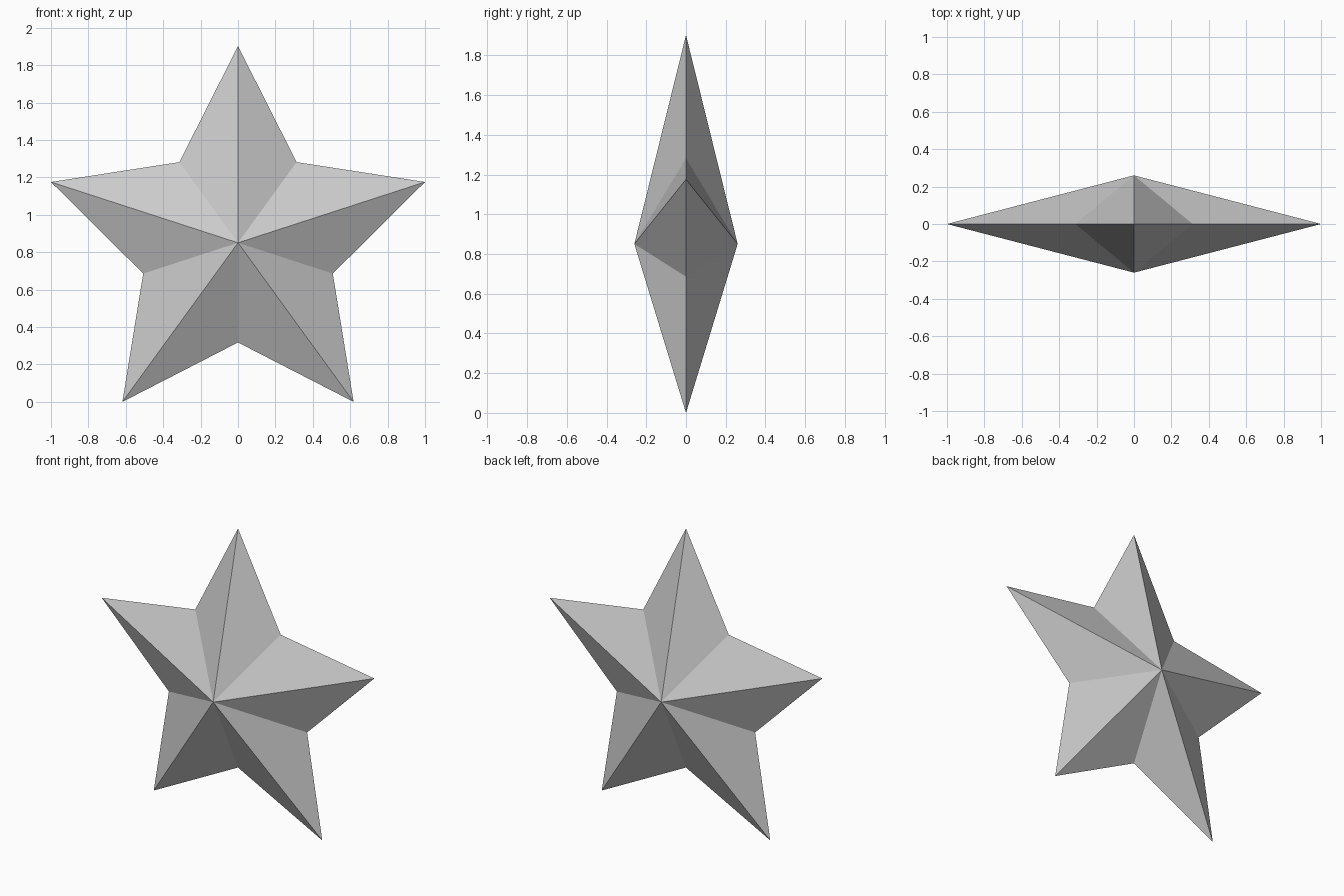
import bpy, bmesh
from math import sin, cos, pi, radians

default = bpy.data.objects.get("Cube")
if default:
    bpy.data.objects.remove(default, do_unlink=True)

# Single plain grey
grey = bpy.data.materials.new("light grey")
grey.use_nodes = True
colour = (0.6, 0.6, 0.6, 1)
grey.diffuse_color = colour
grey.node_tree.nodes["Principled BSDF"].inputs["Base Color"].default_value = colour

# Star proportions: tips span two units, lowest tips rest on the ground
points = 5
tip_radius = 1 / cos(radians(18))
notch_radius = 0.533
half_depth = 0.26
centre_z = tip_radius * cos(pi / points)

# Rim of alternating tips and notches, joined to a front and a back apex
bm = bmesh.new()
rim = []
for i in range(points * 2):
    radius = notch_radius if i % 2 else tip_radius
    angle = i * pi / points
    rim.append(bm.verts.new((radius * sin(angle), 0, centre_z + radius * cos(angle))))
for y in (-half_depth, half_depth):
    apex = bm.verts.new((0, y, centre_z))
    for a, b in zip(rim, rim[1:] + rim[:1]):
        bm.faces.new((apex, a, b))
bmesh.ops.recalc_face_normals(bm, faces=bm.faces)

mesh = bpy.data.meshes.new("star")
bm.to_mesh(mesh)
bm.free()
mesh.materials.append(grey)
star = bpy.data.objects.new("star", mesh)
bpy.context.collection.objects.link(star)
